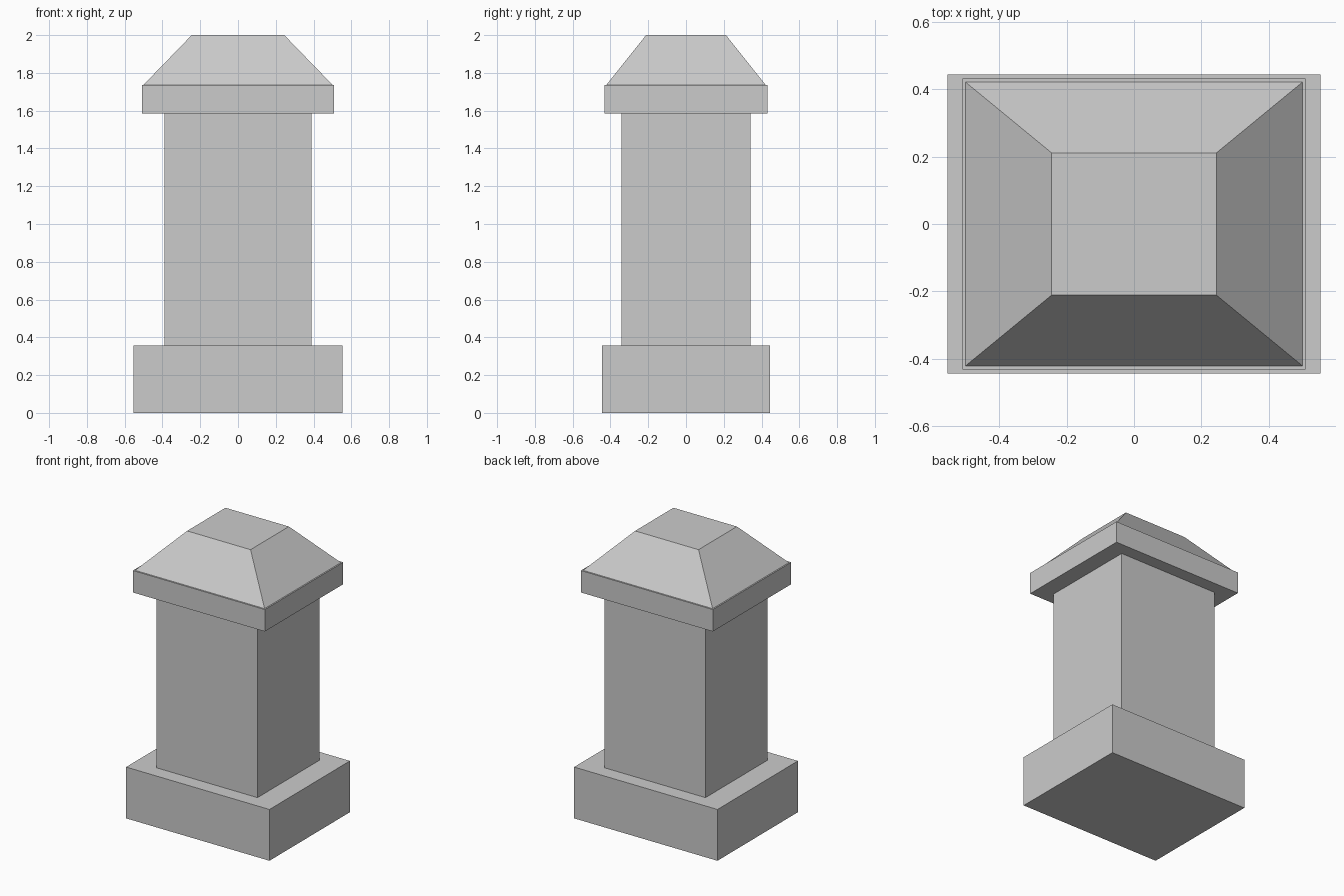
import bpy
import bmesh

if "Cube" in bpy.data.objects:
    bpy.data.objects.remove(bpy.data.objects["Cube"])


def block(name, width, depth, z0, z1, top_width=None, top_depth=None):
    """Box from z0 to z1, optionally tapered to a smaller top face."""
    top_width = top_width or width
    top_depth = top_depth or depth
    bm = bmesh.new()
    bmesh.ops.create_cube(bm, size=1)
    for v in bm.verts:
        upper = v.co.z > 0
        v.co.x *= top_width if upper else width
        v.co.y *= top_depth if upper else depth
        v.co.z = z1 if upper else z0
    mesh = bpy.data.meshes.new(name)
    bm.to_mesh(mesh)
    bm.free()
    obj = bpy.data.objects.new(name, mesh)
    bpy.context.collection.objects.link(obj)
    return obj


# Wide foot, shaft, overhanging slab and tapered top
block("plinth", 1.107, 0.887, 0, 0.358)
block("shaft", 0.78, 0.684, 0.358, 1.584)
block("cap_slab", 1.019, 0.864, 1.584, 1.737)
block("cap_top", 1.0, 0.842, 1.737, 2.0, 0.49, 0.423)
